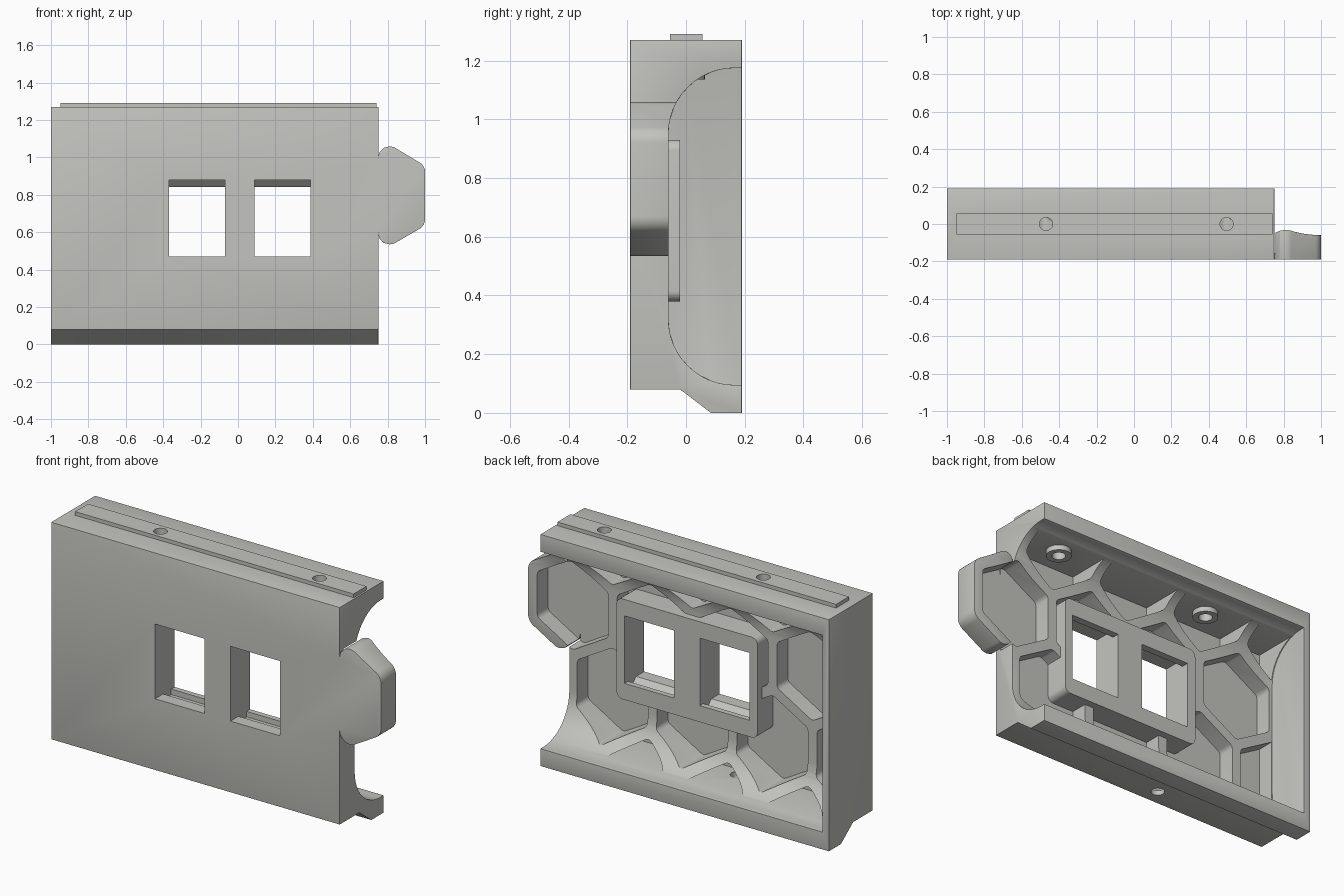
import bpy, bmesh, math
from mathutils import Vector

if "Cube" in bpy.data.objects:
    bpy.data.objects.remove(bpy.data.objects["Cube"])

grey = bpy.data.materials.new("warm_grey")
grey.diffuse_color = (0.55, 0.55, 0.52, 1)
grey.use_nodes = True
grey.node_tree.nodes["Principled BSDF"].inputs["Base Color"].default_value = grey.diffuse_color


def rounded(points, radius, steps=6):
    """Round the corners of a closed 2D polygon."""
    out = []
    for i, p in enumerate(points):
        p = Vector(p)
        a = (Vector(points[i - 1]) - p).normalized()
        b = (Vector(points[(i + 1) % len(points)]) - p).normalized()
        half = a.angle(b) / 2
        back = radius / math.tan(half)
        start, end = p + a * back, p + b * back
        centre = p + (a + b).normalized() * (radius / math.sin(half))
        for k in range(steps + 1):
            d = start.lerp(end, k / steps) - centre
            out.append(tuple(centre + d.normalized() * radius))
    return out


def add_prism(bm, points, axis, lo, hi):
    """Extrude a 2D polygon along x (points are y,z), y (x,z) or z (x,y)."""
    def place(p, t):
        return {"x": (t, p[0], p[1]), "y": (p[0], t, p[1]), "z": (p[0], p[1], t)}[axis]
    a = [bm.verts.new(place(p, lo)) for p in points]
    b = [bm.verts.new(place(p, hi)) for p in points]
    n = len(points)
    bm.faces.new(a)
    bm.faces.new(b[::-1])
    for i in range(n):
        bm.faces.new((a[i], b[i], b[(i + 1) % n], a[(i + 1) % n]))


def prisms(name, polygons, axis, lo, hi):
    bm = bmesh.new()
    for p in polygons:
        add_prism(bm, p, axis, lo, hi)
    bmesh.ops.recalc_face_normals(bm, faces=bm.faces)
    me = bpy.data.meshes.new(name)
    bm.to_mesh(me)
    bm.free()
    me.materials.append(grey)
    ob = bpy.data.objects.new(name, me)
    bpy.context.collection.objects.link(ob)
    return ob


def apply(ob, mod):
    bpy.context.view_layer.objects.active = ob
    bpy.ops.object.modifier_apply(modifier=mod.name)


def combine(ob, other, operation):
    mod = ob.modifiers.new(operation, "BOOLEAN")
    mod.operation, mod.object, mod.solver = operation, other, "EXACT"
    apply(ob, mod)
    bpy.data.objects.remove(other)


def rect(x0, x1, z0, z1):
    return [(x0, z0), (x1, z0), (x1, z1), (x0, z1)]


def circle(x, y, r, n=24):
    return [(x + r * math.cos(2 * math.pi * i / n), y + r * math.sin(2 * math.pi * i / n))
            for i in range(n)]


# housing: side profile crossed with the front outline that carries the tab
housing = prisms("housing", [[(-0.19, 0.08), (-0.02, 0.08), (0.085, 0), (0.19, 0),
                              (0.19, 1.27), (-0.19, 1.27)]], "x", -1, 1.2)
tab = rounded([(0.75, 1.105), (1, 0.955), (1, 0.635), (0.75, 0.49)], 0.06)
outline = prisms("outline", [[(-1.2, -0.2), (-1.2, 1.5), (0.75, 1.5)] + tab + [(0.75, -0.2)]],
                 "y", -0.5, 0.5)
combine(housing, outline, "INTERSECT")

# rear cavity with rounded top and bottom, open at the tab end
R, CY = 0.225, 0.165
arc = [math.radians(90 * i / 12) for i in range(13)]
cavity = ([(CY - R * math.sin(t), 0.95 + R * math.cos(t)) for t in arc]
          + [(CY - R * math.cos(t), 0.32 - R * math.sin(t)) for t in arc]
          + [(0.4, 0.095), (0.4, 1.175)])
combine(housing, prisms("cavity", [cavity], "x", -0.96, 1.3), "DIFFERENCE")

# softened outer edges
bevel = housing.modifiers.new("soft", "BEVEL")
bevel.width, bevel.segments = 0.01, 3
bevel.limit_method, bevel.angle_limit = "ANGLE", math.radians(50)
apply(housing, bevel)

# honeycomb pockets behind the front plate
PITCH, ROW, APOTHEM = 0.485, 0.42, 0.215
hexes = []
for row in range(-2, 2):
    for col in range(5):
        x = 0.73 - PITCH * (col + (0.5 if row % 2 else 0))
        if (row == -2 and col == 0) or x < -1.1:
            continue
        z = 0.795 + ROW * row
        corners = [(x + APOTHEM / 0.866 * math.sin(math.pi / 3 * i),
                    z + APOTHEM / 0.866 * math.cos(math.pi / 3 * i)) for i in range(6)]
        hexes.append(rounded(corners, 0.03, 3))
pockets = prisms("pockets", hexes, "y", -0.155, 0.15)
combine(pockets, prisms("pocket_limit", [rect(-0.955, 1.2, 0.107, 1.163)], "y", -0.5, 0.5),
        "INTERSECT")
combine(housing, pockets, "DIFFERENCE")

# socket block with two windows
combine(housing, prisms("socket_block", [rounded(rect(-0.42, 0.435, 0.38, 0.93), 0.035)],
                        "y", -0.17, -0.02), "UNION")
window = [(-0.3, 0.47), (-0.12, 0.47), (-0.09, 0.44), (-0.05, 0.44), (-0.05, 0.47), (0.1, 0.47),
          (0.1, 0.84), (-0.06, 0.84), (-0.1, 0.88), (-0.3, 0.88)]
for x in (-0.37, 0.087):
    combine(housing, prisms("window", [window], "x", x, x + 0.3), "DIFFERENCE")

# top rail and screw bosses, then the screw holes
combine(housing, prisms("top_rail", [[(-0.95, -0.055), (0.74, -0.055), (0.74, 0.057),
                                      (-0.95, 0.057)]], "z", 1.2, 1.29), "UNION")
holes_x = (-0.47, 0.495)
combine(housing, prisms("bosses", [circle(x, 0, 0.065) for x in holes_x], "z", 1.135, 1.2),
        "UNION")
combine(housing, prisms("top_holes", [circle(x, 0, 0.035) for x in holes_x], "z", 1.05, 1.4),
        "DIFFERENCE")
combine(housing, prisms("bottom_hole", [circle(-0.24, -0.1, 0.035)], "z", -0.1, 0.15),
        "DIFFERENCE")

housing.select_set(True)
bpy.context.view_layer.objects.active = housing
bpy.ops.object.shade_smooth_by_angle(angle=math.radians(30))
